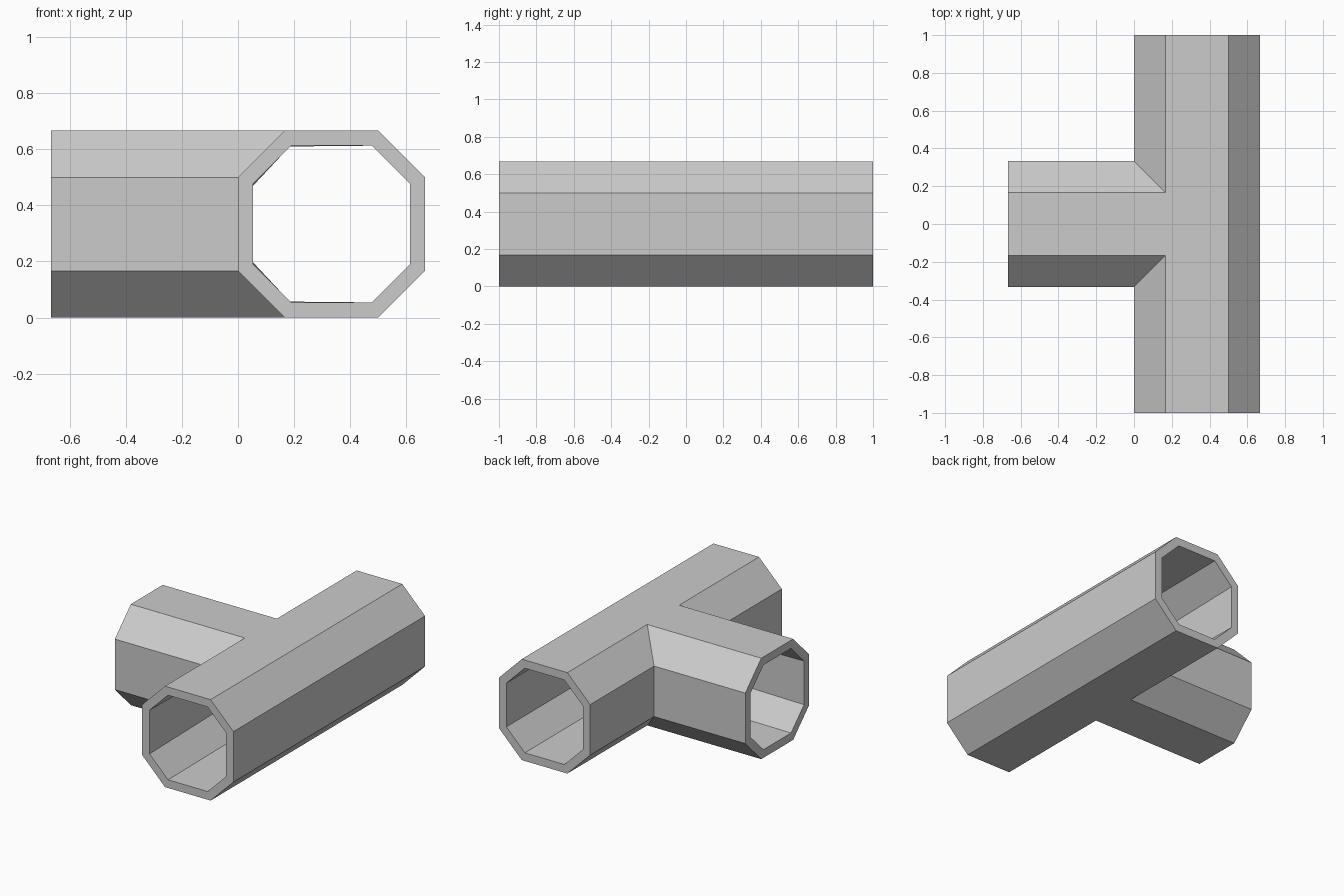
import bpy, bmesh

if "Cube" in bpy.data.objects:
    bpy.data.objects.remove(bpy.data.objects["Cube"])

R = 1 / 3     # outer half width of the octagonal tube
C = 1 / 6     # half width of each straight side
WALL = 0.054

bm = bmesh.new()


def face(*pts):
    bm.faces.new([bm.verts.new((x + R, y, z + R)) for x, y, z in pts])


# Top and bottom: flat T-shaped panels
outline = [(-C, -1), (C, -1), (C, 1), (-C, 1), (-C, C), (-1, C), (-1, -C), (-C, -C)]
for t in (-1, 1):
    face(*[(x, y, t * R) for x, y in outline])
    # Far-side chamfer of the main tube
    face((C, -1, t * R), (R, -1, t * C), (R, 1, t * C), (C, 1, t * R))

# Far side of the main tube
face((R, -1, -C), (R, 1, -C), (R, 1, C), (R, -1, C))

for s in (-1, 1):
    # Main tube and branch side walls meeting at the crotch
    face((-R, s, -C), (-R, s * R, -C), (-R, s * R, C), (-R, s, C))
    face((-1, s * R, -C), (-R, s * R, -C), (-R, s * R, C), (-1, s * R, C))
    for t in (-1, 1):
        # Mitred chamfers of the main tube and branch
        face((-R, s, t * C), (-C, s, t * R), (-C, s * C, t * R), (-R, s * R, t * C))
        face((-1, s * R, t * C), (-1, s * C, t * R), (-C, s * C, t * R), (-R, s * R, t * C))

bmesh.ops.remove_doubles(bm, verts=bm.verts, dist=1e-4)
bmesh.ops.recalc_face_normals(bm, faces=bm.faces)
mesh = bpy.data.meshes.new("pipe_tee")
bm.to_mesh(mesh)
bm.free()
pipe = bpy.data.objects.new("pipe_tee", mesh)
bpy.context.collection.objects.link(pipe)

# Hollow wall, thickened inward
wall = pipe.modifiers.new("wall", 'SOLIDIFY')
wall.thickness = WALL
wall.offset = -1
wall.use_even_offset = True
wall.use_quality_normals = True
